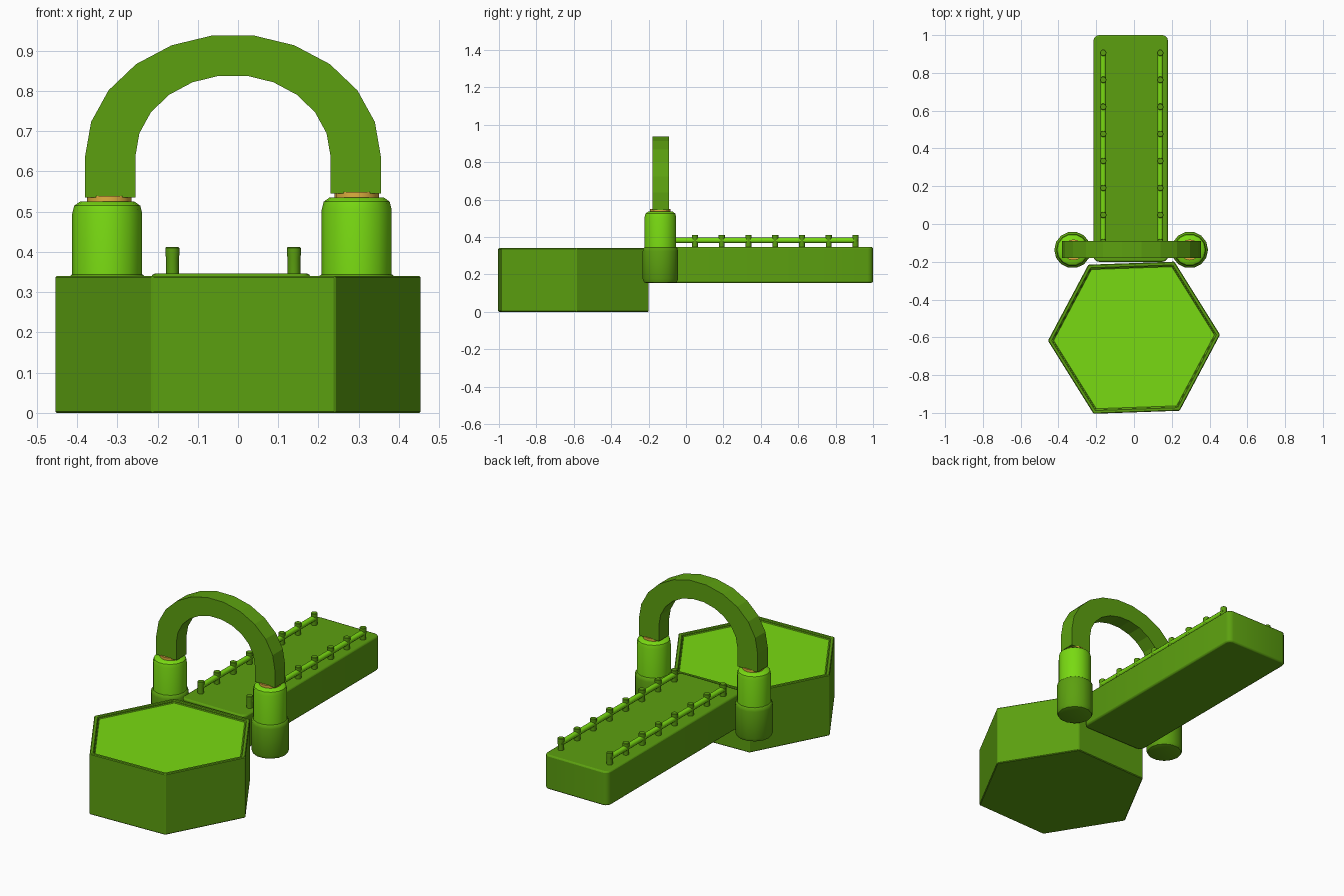
import bpy, bmesh, math
from mathutils import Matrix

if "Cube" in bpy.data.objects:
    bpy.data.objects.remove(bpy.data.objects["Cube"])


def material(name, color):
    m = bpy.data.materials.new(name)
    m.diffuse_color = (*color, 1)
    m.use_nodes = True
    m.node_tree.nodes["Principled BSDF"].inputs["Base Color"].default_value = m.diffuse_color
    return m


GREEN = material("green", (0.107, 0.352, 0.005))
LIGHT = material("light_green", (0.19, 0.70, 0.006))
GOLD = material("gold", (0.74, 0.43, 0.05))


def finish(name, bm, mats, smooth=False, bevel=0, segments=2):
    bmesh.ops.recalc_face_normals(bm, faces=bm.faces)
    me = bpy.data.meshes.new(name)
    bm.to_mesh(me)
    bm.free()
    ob = bpy.data.objects.new(name, me)
    bpy.context.collection.objects.link(ob)
    for m in mats:
        me.materials.append(m)
    if bevel:
        b = ob.modifiers.new("bevel", 'BEVEL')
        b.width, b.segments, b.limit_method = bevel, segments, 'ANGLE'
        b.angle_limit = math.radians(40)
    if smooth:
        bpy.ops.object.select_all(action='DESELECT')
        ob.select_set(True)
        bpy.context.view_layer.objects.active = ob
        bpy.ops.object.shade_smooth_by_angle(angle=math.radians(40))
    return ob


def lathe(name, profile, x, y, mat, sides=14):
    """Solid of revolution from (radius, z) pairs, capped at both ends."""
    bm = bmesh.new()
    rings = [[bm.verts.new((x + r * math.cos(2 * math.pi * i / sides),
                            y + r * math.sin(2 * math.pi * i / sides), z))
              for i in range(sides)] for r, z in profile]
    for a, b in zip(rings, rings[1:]):
        for i in range(sides):
            j = (i + 1) % sides
            bm.faces.new((a[i], a[j], b[j], b[i]))
    bm.faces.new(rings[0])
    bm.faces.new(rings[-1])
    return finish(name, bm, [mat], smooth=True)


# Hexagonal basin with a shallow, light-coloured recess
bm = bmesh.new()
bmesh.ops.create_cone(bm, cap_ends=True, segments=6, radius1=0.456, radius2=0.456, depth=0.34,
                      matrix=Matrix.Translation((0, -0.602, 0.17)) @ Matrix.Rotation(math.radians(2), 4, 'Z'))
bm.normal_update()
# put a corner on the x axis whatever the primitive's start angle
v = bm.verts[:][0]
turn = math.radians(2) - math.atan2(v.co.y + 0.602, v.co.x)
bmesh.ops.rotate(bm, verts=bm.verts, cent=(0, -0.602, 0), matrix=Matrix.Rotation(turn, 3, 'Z'))
bm.normal_update()
top = max(bm.faces, key=lambda f: f.calc_center_median().z)
bmesh.ops.inset_region(bm, faces=[top], thickness=0.024)
bmesh.ops.inset_region(bm, faces=[top], thickness=0.002, depth=-0.012)
top.material_index = 1
finish("basin", bm, [GREEN, LIGHT], bevel=0.004, segments=1)

# Long walkway slab with rounded edges
bm = bmesh.new()
bmesh.ops.create_cube(bm, size=1)
bmesh.ops.scale(bm, vec=(0.395, 1.2, 0.191), verts=bm.verts)
bmesh.ops.translate(bm, vec=(-0.0175, 0.4, 0.2505), verts=bm.verts)
uprights = [e for e in bm.edges if abs(e.verts[0].co.z - e.verts[1].co.z) > 0.1]
bmesh.ops.bevel(bm, geom=uprights, offset=0.03, segments=3, profile=0.5, affect='EDGES')
finish("walkway", bm, [GREEN], smooth=True, bevel=0.008)

# Gate pillars: dark socket, bright column, gold collar
PY = -0.137
for side, x, cx, zt in (("left", -0.325, -0.32, 0.525), ("right", 0.295, 0.295, 0.535)):
    lathe(side + "_socket", [(0.075, 0.153), (0.09, 0.158), (0.097, 0.175),
                             (0.097, 0.325), (0.093, 0.34), (0.085, 0.346)], x, PY, GREEN)
    lathe(side + "_column", [(0.087, 0.3), (0.087, zt - 0.03), (0.082, zt - 0.01),
                             (0.068, zt)], x, PY, LIGHT)
    lathe(side + "_collar", [(0.055, zt - 0.02), (0.055, zt + 0.014)], cx, PY, GOLD, 16)

# Arch: half-ellipse strip, extruded in depth
section = [(-1, 0.535)] + [None] * 12 + [(1, 0.545)]
bm = bmesh.new()
rows = []
for k, end in enumerate(section):
    t = math.pi * (12 - (k - 1)  - 1) / 11
    row = []
    for a, b, y in ((0.3675, 0.303, -0.18), (0.2425, 0.202, -0.18),
                    (0.2425, 0.202, -0.09), (0.3675, 0.303, -0.09)):
        if end:
            co = (-0.0125 + end[0] * a, y, end[1])
        else:
            co = (-0.0125 + a * math.cos(t), y, 0.638 + b * math.sin(t))
        row.append(bm.verts.new(co))
    rows.append(row)
for p, q in zip(rows, rows[1:]):
    for i in range(4):
        j = (i + 1) % 4
        bm.faces.new((p[i], p[j], q[j], q[i]))
bm.faces.new(rows[0])
bm.faces.new(rows[-1])
finish("arch", bm, [GREEN])

# Railings: eight posts and one bar per side
for side, x in (("left", -0.163), ("right", 0.139)):
    for n in range(8):
        lathe(f"{side}_post_{n + 1}", [(0.016, 0.33), (0.016, 0.385), (0.0175, 0.395), (0.0175, 0.41), (0.015, 0.412)],
              x, 0.906 - 0.143 * n, GREEN, 10)
    bm = bmesh.new()
    bmesh.ops.create_cone(bm, cap_ends=True, segments=10, radius1=0.015, radius2=0.015, depth=1.01,
                          matrix=Matrix.Translation((x, 0.41, 0.382)) @ Matrix.Rotation(math.pi / 2, 4, 'X'))
    finish(side + "_rail", bm, [LIGHT], smooth=True)
